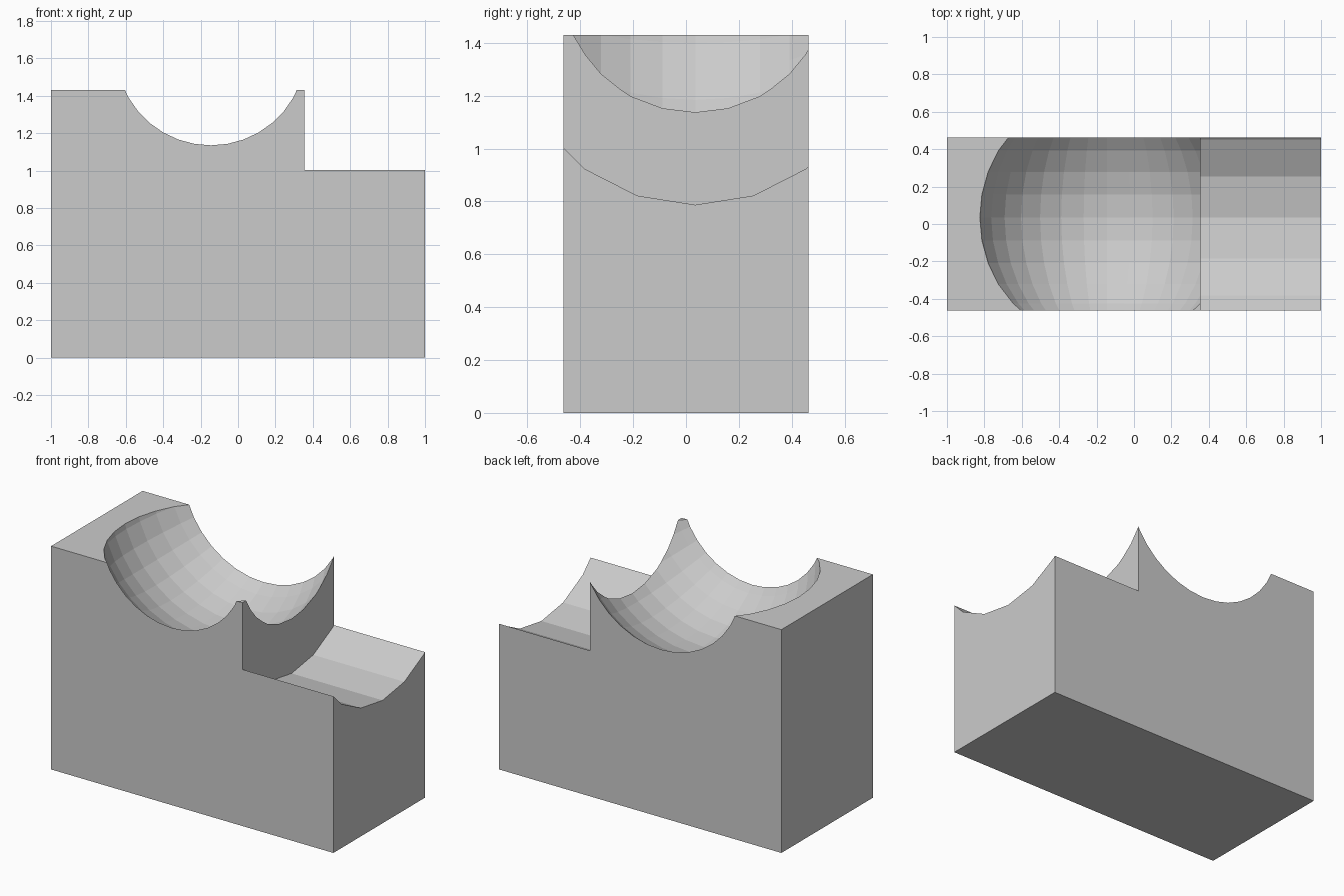
import bpy, bmesh
from math import sin, cos, radians
from mathutils import Matrix

if "Cube" in bpy.data.objects:
    bpy.data.objects.remove(bpy.data.objects["Cube"])

DEPTH, HEIGHT, STEP_X = 0.463, 1.43, 0.355
HOLLOW_Y = 0.035


def make_object(name, bm):
    bmesh.ops.recalc_face_normals(bm, faces=bm.faces[:])
    mesh = bpy.data.meshes.new(name)
    bm.to_mesh(mesh)
    bm.free()
    obj = bpy.data.objects.new(name, mesh)
    bpy.context.collection.objects.link(obj)
    return obj


# Solid block
bm = bmesh.new()
size = Matrix.Diagonal((2, 2 * DEPTH, HEIGHT, 1))
bmesh.ops.create_cube(bm, size=1, matrix=Matrix.Translation((0, 0, HEIGHT / 2)) @ size)
block = make_object("carved_block", bm)

# Lower step with a shallow trough floor (arc of a 20-sided cylinder)
bm = bmesh.new()
r, zc = 0.711, 1.498
profile = [(HOLLOW_Y + r * sin(radians(a)), zc - r * cos(radians(a)))
           for a in range(-72, 73, 18)]
profile += [(profile[-1][0], 2.0), (profile[0][0], 2.0)]
face = bm.faces.new([bm.verts.new((STEP_X, y, z)) for y, z in profile])
ext = bmesh.ops.extrude_face_region(bm, geom=[face])
bmesh.ops.translate(bm, vec=(1, 0, 0),
                    verts=[v for v in ext["geom"] if isinstance(v, bmesh.types.BMVert)])
trough_cutter = make_object("trough_cutter", bm)

# Round bowl, facets running around the y axis
bm = bmesh.new()
bmesh.ops.create_uvsphere(
    bm, u_segments=36, v_segments=18, radius=0.714,
    matrix=Matrix.Translation((-0.145, HOLLOW_Y, 1.643)) @ Matrix.Rotation(radians(90), 4, "X"))
bowl_cutter = make_object("bowl_cutter", bm)

# Carve both hollows, then remove the cutters
bpy.context.view_layer.objects.active = block
for cutter in (trough_cutter, bowl_cutter):
    cutter.hide_render = True
    mod = block.modifiers.new(cutter.name, "BOOLEAN")
    mod.operation = "DIFFERENCE"
    mod.solver = "EXACT"
    mod.object = cutter
    bpy.ops.object.modifier_apply(modifier=mod.name)
    bpy.data.objects.remove(cutter)
